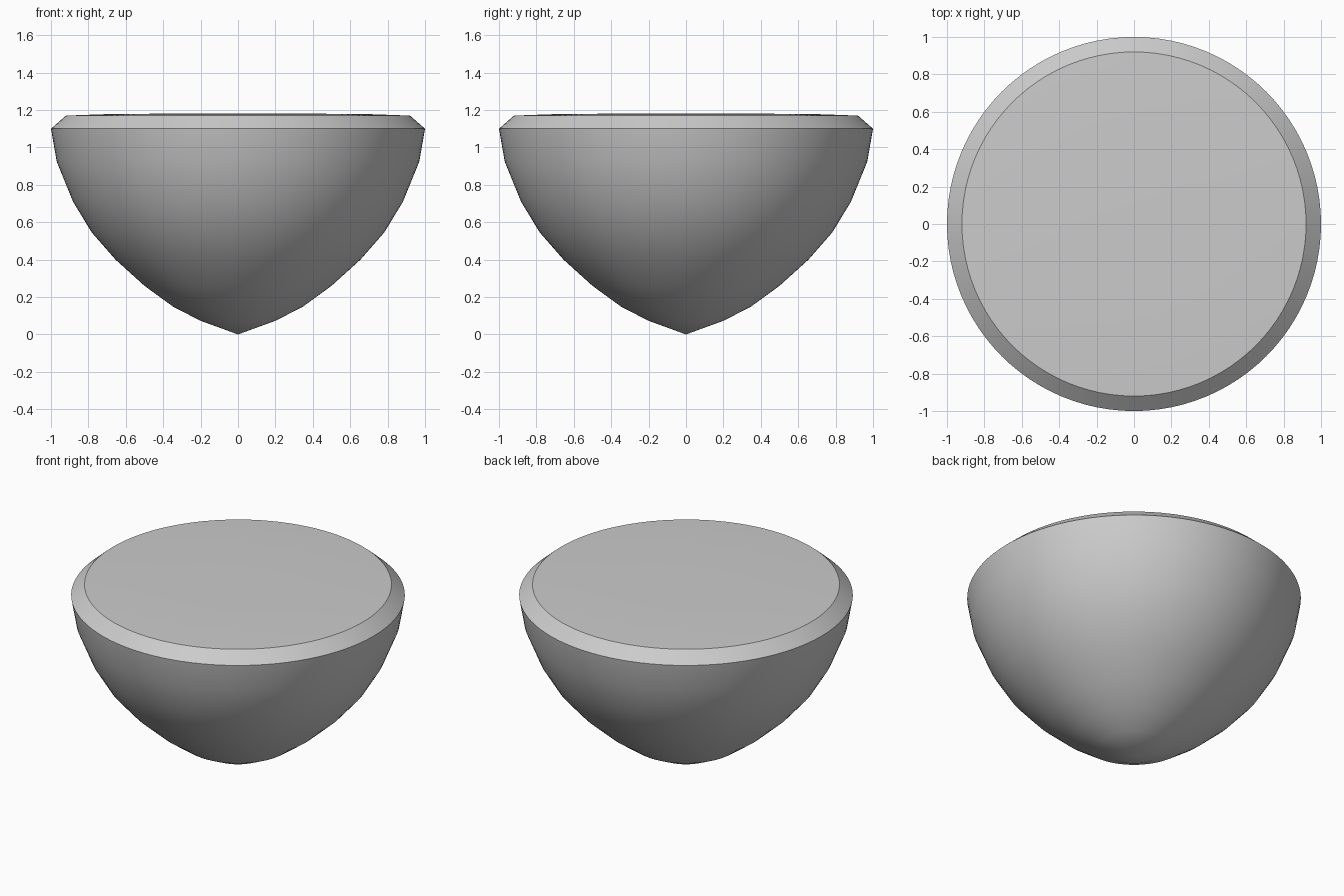
import bpy, bmesh, math

if "Cube" in bpy.data.objects:
    bpy.data.objects.remove(bpy.data.objects["Cube"])

# Half profile of the body: pointed base, curved bowl, bevelled rim, barely domed top
PROFILE = [(0, 0), (0.2, 0.073), (0.345, 0.147), (0.5, 0.26), (0.655, 0.4),
           (0.782, 0.545), (0.882, 0.71), (0.969, 0.923), (1.0, 1.1),
           (0.92, 1.17), (0.7, 1.178), (0.35, 1.181), (0, 1.182)]
SEGMENTS = 96

# Revolve the profile around z
bm = bmesh.new()
verts = [bm.verts.new((r, 0, z)) for r, z in PROFILE]
edges = [bm.edges.new(pair) for pair in zip(verts, verts[1:])]
bmesh.ops.spin(bm, geom=verts + edges, cent=(0, 0, 0), axis=(0, 0, 1),
               angle=math.tau, steps=SEGMENTS, use_duplicate=False)
bmesh.ops.remove_doubles(bm, verts=bm.verts, dist=0.0005)
bmesh.ops.recalc_face_normals(bm, faces=bm.faces)

mesh = bpy.data.meshes.new("rounded_dome")
bm.to_mesh(mesh)
bm.free()
body = bpy.data.objects.new("rounded_dome", mesh)
bpy.context.collection.objects.link(body)

# Smooth bowl, sharp rim edges
bpy.context.view_layer.objects.active = body
body.select_set(True)
bpy.ops.object.shade_smooth_by_angle(angle=math.radians(30))
